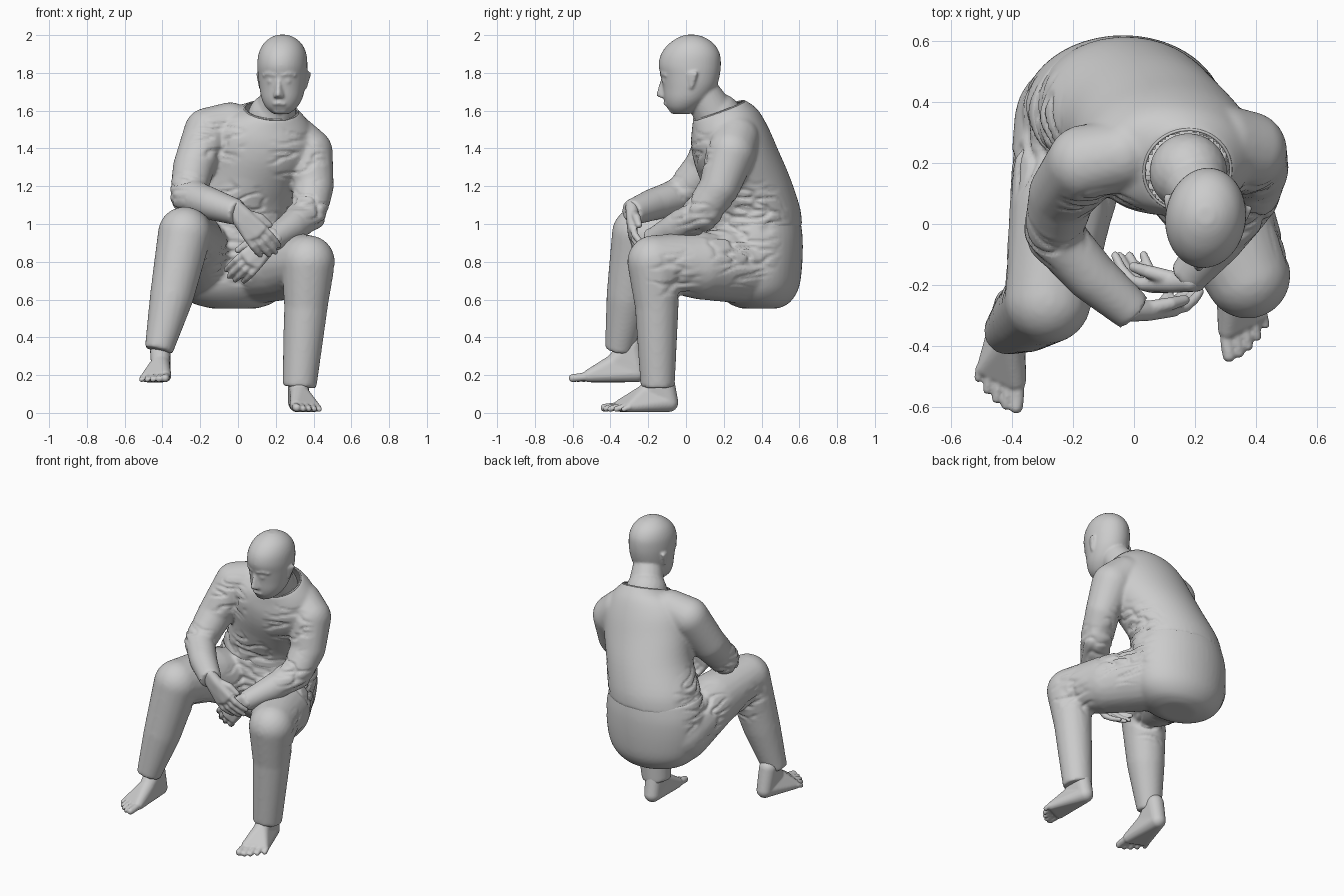
import bpy, bmesh, math
from mathutils import Vector, Matrix, Euler, noise

if "Cube" in bpy.data.objects:
    bpy.data.objects.remove(bpy.data.objects["Cube"])


def ball(node, n=220):
    # evenly spread points on a sphere (x, y, z, radius)
    c, r = Vector(node[:3]), node[3]
    pts = []
    for i in range(n):
        z = 1 - 2 * (i + 0.5) / n
        a, s = i * 2.39996, math.sqrt(1 - z * z)
        pts.append(c + r * Vector((s * math.cos(a), s * math.sin(a), z)))
    return pts


def disc(node, axis, n=28):
    q = Vector(axis).to_track_quat('Z', 'Y')
    return [Vector(node[:3]) + q @ Vector((node[3] * math.cos(i * math.tau / n),
            node[3] * math.sin(i * math.tau / n), 0)) for i in range(n)]


def hull(bm, pts):
    vs = [bm.verts.new(p) for p in pts]
    bmesh.ops.convex_hull(bm, input=vs)
    bmesh.ops.delete(bm, geom=[v for v in vs if v.is_valid and not v.link_faces], context='VERTS')


def blob(bm, *nodes):
    hull(bm, [p for n in nodes for p in ball(n)])


def limb(bm, nodes, flat_end=False):
    # chain of tapered capsules, optionally cut flat at the cuff
    for i in range(len(nodes) - 1):
        a, b = nodes[i], nodes[i + 1]
        if flat_end and i == len(nodes) - 2:
            hull(bm, ball(a) + disc(b, Vector(b[:3]) - Vector(a[:3])))
        else:
            blob(bm, a, b)


def smooth_rows(rows, steps=4):
    # Catmull-Rom interpolation of the control rings
    rows = [Vector(r) for r in rows]
    out = []
    for i in range(len(rows) - 1):
        p0, p1, p2, p3 = rows[max(i - 1, 0)], rows[i], rows[i + 1], rows[min(i + 2, len(rows) - 1)]
        for k in range(steps):
            t = k / steps
            out.append(0.5 * (2 * p1 + (p2 - p0) * t + (2 * p0 - 5 * p1 + 4 * p2 - p3) * t * t
                              + (3 * p1 - p0 - 3 * p2 + p3) * t ** 3))
    return out + [rows[-1]]


def loft(bm, rings, n=48):
    # rings: x, y, z, half width, half depth, pitch, roll (degrees)
    loops = []
    for x, y, z, rx, ry, pitch, roll in smooth_rows(rings):
        m = Matrix.Translation((x, y, z)) @ Euler((math.radians(pitch), math.radians(roll), 0)).to_matrix().to_4x4()
        loops.append([bm.verts.new(m @ Vector((rx * math.cos(i * math.tau / n), ry * math.sin(i * math.tau / n), 0)))
                      for i in range(n)])
    for a, b in zip(loops, loops[1:]):
        for i in range(n):
            j = (i + 1) % n
            bm.faces.new((a[i], a[j], b[j], b[i]))
    bm.faces.new(loops[0][::-1])
    bm.faces.new(loops[-1])


def finish(name, bm, voxel, smooth, folds=(), hidden=None):
    # fuse the pieces into one skin, soften it, press in creases, open the hidden caps
    me = bpy.data.meshes.new(name)
    bm.to_mesh(me)
    bm.free()
    ob = bpy.data.objects.new(name, me)
    bpy.context.collection.objects.link(ob)
    rm = ob.modifiers.new("fuse", 'REMESH')
    rm.mode, rm.voxel_size = 'VOXEL', voxel
    sm = ob.modifiers.new("soften", 'SMOOTH')
    sm.factor, sm.iterations = 0.5, smooth
    dg = bpy.context.evaluated_depsgraph_get()
    skin = bpy.data.meshes.new_from_object(ob.evaluated_get(dg))
    ob.modifiers.clear()
    ob.data = skin
    bm = bmesh.new()
    bm.from_mesh(skin)
    if hidden:
        bmesh.ops.delete(bm, geom=[f for f in bm.faces if hidden(f.calc_center_median(), f.normal)], context='FACES')
    moves = []
    for v in bm.verts:
        d = 0
        for x, y, z, rad, amp in folds:
            w = 1 - (v.co - Vector((x, y, z))).length / rad
            if w > 0:
                p = Vector((v.co.x * 7, v.co.y * 7, v.co.z * 22))
                d += amp * min(1, 2 * w) * (0.25 - max(0, 1 - 4.5 * abs(noise.noise(p))))
        moves.append(v.normal * d)
    for v, d in zip(bm.verts, moves):
        v.co += d
    for f in bm.faces:
        f.smooth = True
    bm.to_mesh(skin)
    bm.free()


# sweater: torso and two sleeves, open at hem and neck
bm = bmesh.new()
loft(bm, [(-.03, .37, .985, .305, .245, 0, 0), (-.01, .365, 1.08, .295, .24, 0, 2),
          (.05, .32, 1.22, .28, .235, 4, 5), (.10, .265, 1.36, .29, .225, 8, 9),
          (.13, .23, 1.47, .285, .208, 12, 11), (.15, .205, 1.555, .235, .18, 16, 9),
          (.175, .175, 1.605, .147, .147, 20, 5)])
limb(bm, [(-.04, .225, 1.53, .115), (-.16, .20, 1.49, .126), (-.235, .10, 1.30, .11),
          (-.265, -.03, 1.15, .095), (-.14, -.17, 1.105, .085), (0, -.29, 1.06, .068)], True)
limb(bm, [(.29, .26, 1.45, .13), (.372, .24, 1.38, .13), (.40, .18, 1.20, .107),
          (.375, .09, 1.06, .097), (.28, -.05, .98, .082), (.17, -.18, .91, .062)], True)
finish("sweater", bm, .011, 7, [(-.27, -.02, 1.16, .14, .014), (.37, .06, 1.06, .16, .014),
       (-.10, .06, 1.45, .16, .012), (.32, .06, 1.35, .18, .012),
       (.28, .35, 1.03, .22, .015), (-.30, .30, 1.03, .22, .015), (0, .12, 1.05, .2, .015)],
       lambda c, n: (c.z < 1.02 and n.z < -.75 and c.y > .14 and abs(c.x + .03) < .3)
       or (c - Vector((.175, .175, 1.605))).length < .135)

# neckline band
bpy.ops.mesh.primitive_torus_add(major_radius=.143, minor_radius=.005, major_segments=48, minor_segments=8,
                                 location=(.175, .175, 1.602), rotation=(math.radians(20), math.radians(5), 0))
bpy.context.object.name = "neckline"
bpy.ops.object.shade_smooth()

# trousers: seat and two legs, open at the waist
bm = bmesh.new()
loft(bm, [(-.02, .39, .553, .12, .10, 0, 0), (-.03, .385, .585, .22, .165, 0, 0), (-.035, .375, .66, .295, .222, 0, 0),
          (-.035, .37, .78, .325, .245, 0, 0), (-.035, .37, .92, .325, .248, 0, 0), (-.03, .365, 1.03, .30, .24, 0, 0)])
limb(bm, [(-.19, .34, .79, .20), (-.24, .05, .90, .168), (-.282, -.25, .95, .142),
          (-.35, -.305, .62, .116), (-.42, -.355, .33, .075)], True)
limb(bm, [(.09, .34, .78, .205), (.265, .08, .78, .18), (.372, -.17, .80, .141),
          (.36, -.155, .57, .116), (.325, -.15, .137, .09)], True)
finish("trousers", bm, .011, 7, [(-.30, -.15, .85, .18, .015), (.38, -.08, .74, .18, .015),
       (.28, .28, .88, .24, .015), (-.32, .28, .92, .22, .015), (0, .12, .85, .2, .015)],
       lambda c, n: c.z > .99 and n.z > .75 and ((c.x + .03) / .28) ** 2 + ((c.y - .37) / .22) ** 2 < 1)


# feet: heel position, heading, which side the big toe is on
def foot(name, origin, heading, inner):
    bm = bmesh.new()
    a = math.radians(heading)
    f, s = Vector((math.sin(a), -math.cos(a), 0)), Vector((math.cos(a) * inner, math.sin(a) * inner, 0))

    def at(side, fwd, up, r):
        return (*(Vector(origin) + s * side * 1.12 + f * fwd * 1.06 + Vector((0, 0, up))), r)
    heel, ankle, instep = at(0, .055, .052, .05), at(0, .085, .19, .056), at(.01, .17, .10, .05)
    blob(bm, heel, ankle, instep)
    blob(bm, heel, instep, at(.045, .29, .036, .034), at(-.05, .265, .028, .026))
    for i in range(5):
        side, r = .056 - .030 * i, (.024, .019, .018, .017, .016)[i]
        tip = .395 - .004 * i - .0042 * i * i
        limb(bm, [at(side * .85, .27, .035, r), at(side, tip - r - .03, .028, r * .9), at(side, tip - r, r, r * .9)])
    finish(name, bm, .007, 2)


foot("left_side_foot", (-.40, -.202, .16), -7, 1)
foot("right_side_foot", (.305, -.033, .003), 10, -1)


# hands: along fingers, across towards the thumb, curl amount
def hand(name, wrist, along, across, curl):
    bm = bmesh.new()
    d, w = Vector(along).normalized(), Vector(across).normalized()
    n = Vector((0, 1, 0))

    def at(u, v, t, r):
        return (*(Vector(wrist) + d * u + w * v + n * t * curl), r)
    blob(bm, at(-.04, .015, 0, .034), at(-.04, -.015, 0, .034), at(.03, .025, 0, .034), at(.03, -.025, 0, .032),
         at(.14, .048, 0, .023), at(.145, 0, -.005, .023), at(.13, -.048, 0, .021))
    for i, length in enumerate((.135, .15, .14, .11)):
        v = .050 - .033 * i
        limb(bm, [at(.13, v, 0, .019), at(.13 + length * .45, v * 1.1, .012, .018),
                  at(.13 + length * .78, v * 1.12, .045, .016), at(.13 + length, v * 1.1, .08, .014)])
    limb(bm, [at(.03, .03, .01, .026), at(.09, .075, .03, .022), at(.15, .085, .045, .017)])
    finish(name, bm, .007, 2)


hand("left_side_hand", (.005, -.285, 1.055), (.64, .03, -.77), (.77, 0, .64), .7)
hand("right_side_hand", (.165, -.19, .905), (-.70, -.05, -.69), (-.69, 0, .72), 1.25)

# head with neck, nose, brow, lips and ears; built facing forward then turned
bm = bmesh.new()
skull = [(1.583, -.07, .02, .042), (1.615, -.10, .07, .08), (1.66, -.115, .12, .106), (1.72, -.122, .16, .12),
         (1.78, -.132, .178, .128), (1.84, -.145, .185, .132), (1.90, -.132, .18, .126),
         (1.95, -.095, .152, .104), (1.985, -.045, .105, .066), (2.002, 0, .055, .025)]
loft(bm, [(0, (f + b) / 2, z, w, (b - f) / 2, 0, 0) for z, f, b, w in skull])
blob(bm, (0, -.125, 1.76, .011), (0, -.147, 1.685, .012), (-.018, -.125, 1.677, .01), (.018, -.125, 1.677, .01))
blob(bm, (-.025, -.104, 1.637, .010), (.025, -.104, 1.637, .010), (0, -.112, 1.64, .010))
blob(bm, (-.018, -.068, 1.602, .019), (.018, -.068, 1.602, .019))
for sx in (-1, 1):
    blob(bm, (sx * .02, -.129, 1.79, .009), (sx * .055, -.119, 1.797, .009), (sx * .085, -.095, 1.787, .008))
    blob(bm, (sx * .045, -.109, 1.757, .014), (sx * .05, -.105, 1.756, .014))
    blob(bm, (sx * .119, .045, 1.725, .011), (sx * .135, .07, 1.795, .012), (sx * .126, .035, 1.795, .01))
bmesh.ops.transform(bm, matrix=Matrix.Translation((.232, 0, 0)) @ Matrix.Rotation(math.radians(-8), 4, 'Z'),
                    verts=bm.verts[:])
blob(bm, (.225, .085, 1.70, .09), (.195, .145, 1.59, .11))
blob(bm, (.195, .145, 1.59, .11), (.178, .17, 1.565, .128))
finish("head", bm, .008, 4, (), lambda c, n: c.z < 1.53)
